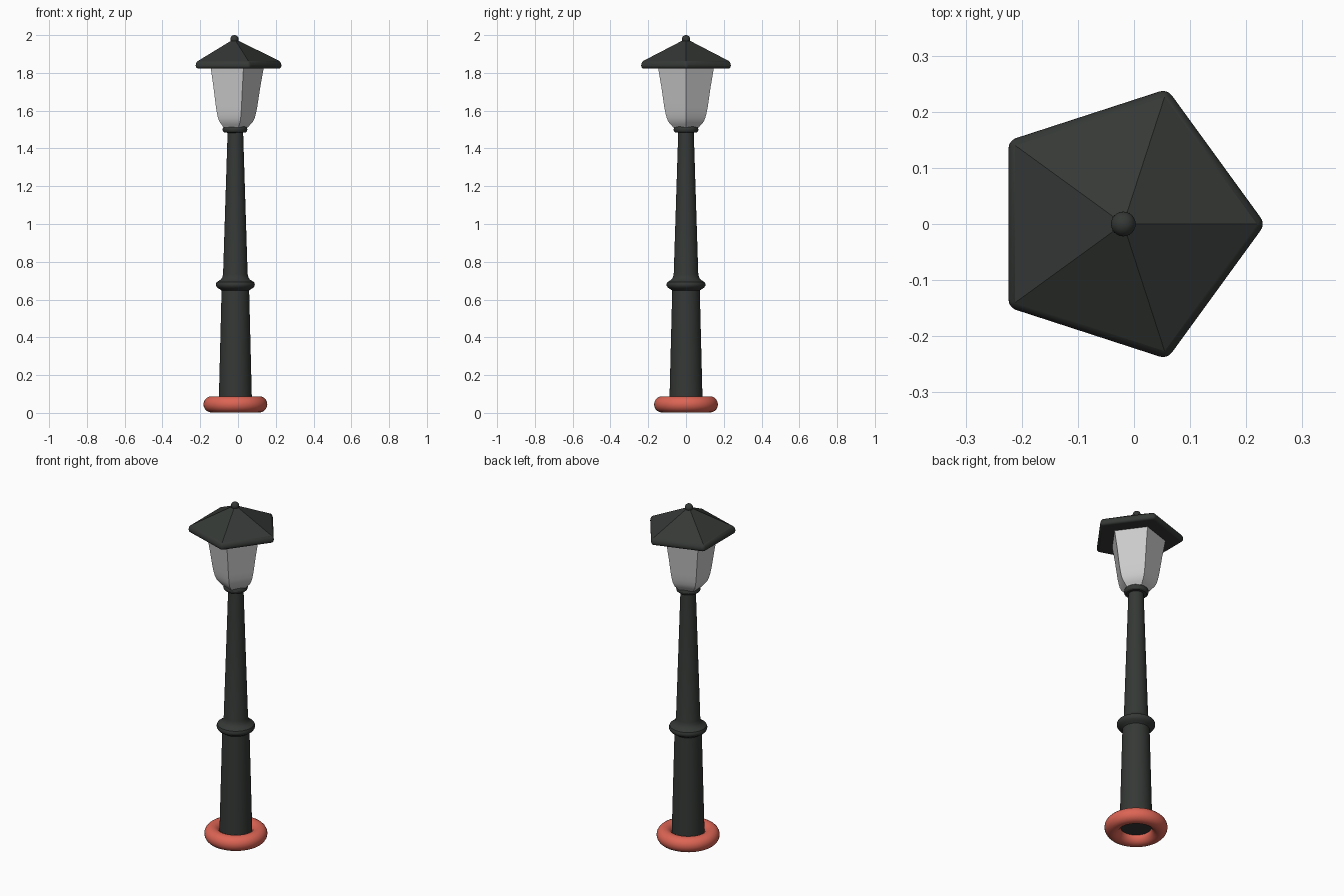
import bpy, bmesh, math

if "Cube" in bpy.data.objects:
    bpy.data.objects.remove(bpy.data.objects["Cube"])

CX = -0.014    # axis of the round post
LX = -0.019    # axis of the five-sided lantern


def material(name, rgb):
    m = bpy.data.materials.new(name)
    m.diffuse_color = (*rgb, 1)
    m.use_nodes = True
    m.node_tree.nodes["Principled BSDF"].inputs["Base Color"].default_value = m.diffuse_color
    return m


DARK = material("dark_iron", (0.035, 0.04, 0.036))
RED = material("red_base", (0.72, 0.13, 0.09))


def finish(obj, name, mat=None, angle=30):
    obj.name = name
    if mat:
        obj.data.materials.append(mat)
    bpy.ops.object.select_all(action='DESELECT')
    obj.select_set(True)
    bpy.context.view_layer.objects.active = obj
    bpy.ops.object.shade_smooth_by_angle(angle=math.radians(angle))
    return obj


def lathe(name, profile, sides, x, mat=None):
    """Stack regular polygons given as (radius, z) and cap both ends."""
    bm = bmesh.new()
    rings = []
    for r, z in profile:
        rings.append([bm.verts.new((x + r * math.cos(2 * math.pi * i / sides),
                                    r * math.sin(2 * math.pi * i / sides), z))
                      for i in range(sides)])
    for a, b in zip(rings, rings[1:]):
        for i in range(sides):
            j = (i + 1) % sides
            bm.faces.new((a[i], a[j], b[j], b[i]))
    bm.faces.new(rings[0][::-1])
    bm.faces.new(rings[-1])
    me = bpy.data.meshes.new(name)
    bm.to_mesh(me)
    bm.free()
    obj = bpy.data.objects.new(name, me)
    bpy.context.collection.objects.link(obj)
    return finish(obj, name, mat)


# Base ring
bpy.ops.mesh.primitive_torus_add(major_radius=0.126, minor_radius=0.043,
                                 major_segments=48, minor_segments=20,
                                 location=(CX, 0, 0.045))
base = bpy.context.object
finish(base, "base_ring", RED)

# Tapered post with its middle collar
lathe("post", [(0.088, 0.045), (0.087, 0.09), (0.073, 0.648), (0.084, 0.656),
               (0.096, 0.663), (0.102, 0.673), (0.103, 0.682), (0.099, 0.692),
               (0.088, 0.699), (0.077, 0.706), (0.069, 0.718), (0.065, 0.735),
               (0.041, 1.49)], 40, CX, DARK)

# Collar under the lantern
lathe("top_collar", [(0.04, 1.483), (0.056, 1.484), (0.063, 1.49), (0.066, 1.5),
                     (0.063, 1.511), (0.056, 1.517), (0.04, 1.518)], 40, LX + 0.003, DARK)

# Five-sided glass
lathe("lantern_glass", [(0.07, 1.51), (0.083, 1.525), (0.097, 1.54), (0.107, 1.56),
                        (0.114, 1.585), (0.121, 1.62), (0.137, 1.725), (0.156, 1.832)],
      5, LX)

# Five-sided roof with softened eaves
roof = lathe("roof", [(0.253, 1.823), (0.253, 1.856), (0.022, 1.97)], 5, LX, DARK)
bev = roof.modifiers.new("soft_eaves", 'BEVEL')
bev.width = 0.014
bev.segments = 4
bev.limit_method = 'ANGLE'
bev.angle_limit = math.radians(38)

# Finial ball
bpy.ops.mesh.primitive_uv_sphere_add(segments=24, ring_count=16, radius=0.022,
                                     location=(LX, 0, 1.978))
finish(bpy.context.object, "finial", DARK)
